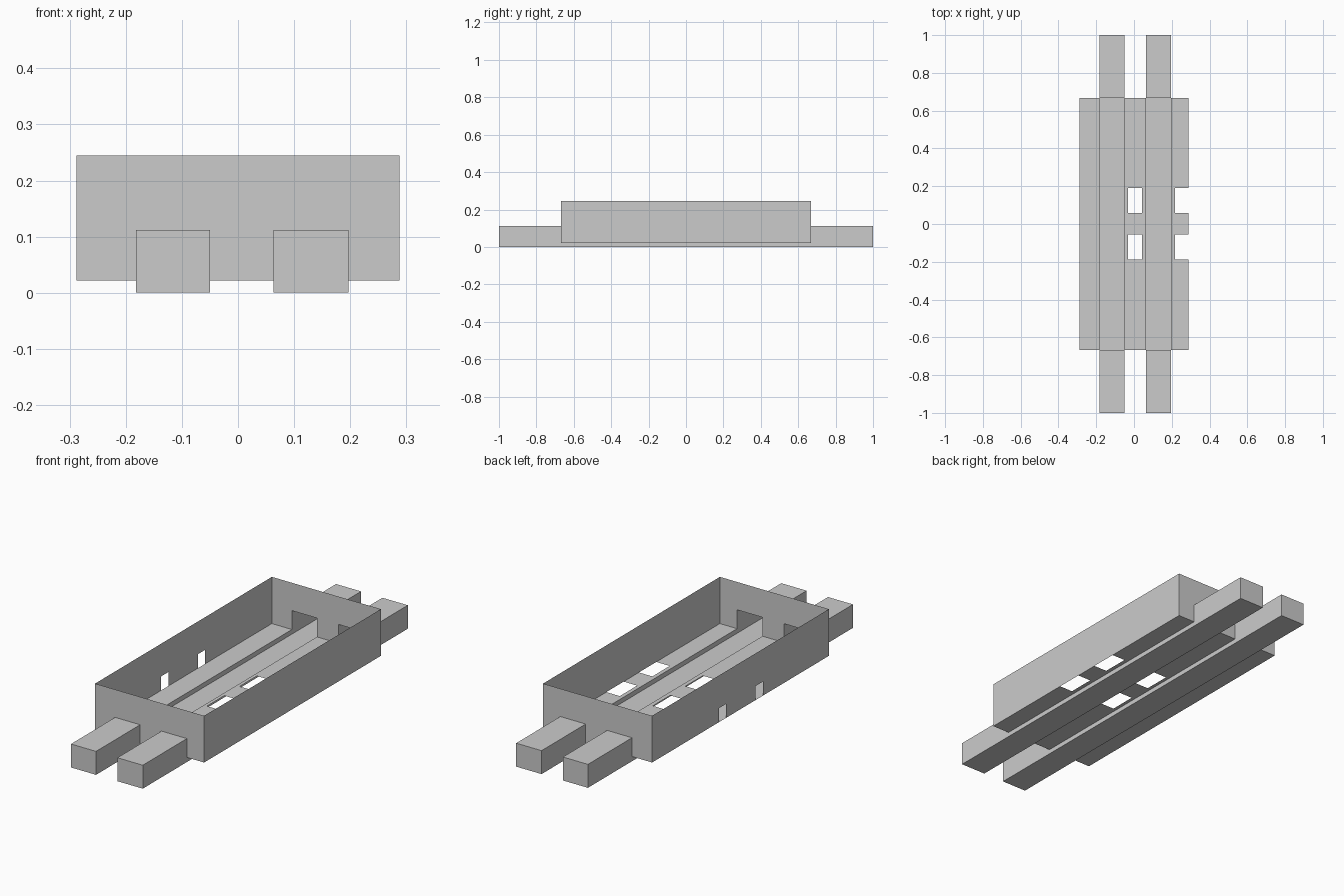
import bpy, bmesh

if "Cube" in bpy.data.objects:
    bpy.data.objects.remove(bpy.data.objects["Cube"])

W, L, END = 0.288, 0.667, 1.0          # tray half width, tray half length, rail half length
FLOOR, RIM, RAIL_TOP = 0.022, 0.245, 0.112
RAILS = {"left_rail": (-0.182, -0.05), "right_rail": (0.063, 0.197)}
SLOTS = [(-0.187, -0.056), (0.059, 0.19)]      # y spans of the floor openings
WINDOWS = [(-0.168, -0.114), (0.11, 0.164)]    # y spans of the side wall openings


def panel(bm, axis, pos, u, v, sign, holes=()):
    """Flat sheet perpendicular to axis, facing sign, with rectangular holes ((u0,u1),(v0,v1))."""
    us = sorted({*u, *(c for h in holes for c in h[0])})
    vs = sorted({*v, *(c for h in holes for c in h[1])})
    faces = []
    for a, b in zip(us, us[1:]):
        for c, d in zip(vs, vs[1:]):
            mu, mv = (a + b) / 2, (c + d) / 2
            if any(h[0][0] < mu < h[0][1] and h[1][0] < mv < h[1][1] for h in holes):
                continue
            corners = []
            for p in ((a, c), (b, c), (b, d), (a, d)):
                co = list(p)
                co.insert(axis, pos)
                corners.append(bm.verts.new(co))
            f = bm.faces.new(corners)
            f.normal_update()
            if f.normal[axis] * sign < 0:
                f.normal_flip()
            faces.append(f)
    # merge coplanar cells so large sheets stay clean
    edges = {e for f in faces for e in f.edges}
    bmesh.ops.remove_doubles(bm, verts=list({v for e in edges for v in e.verts}), dist=1e-5)


def finish(bm, name):
    bmesh.ops.remove_doubles(bm, verts=bm.verts[:], dist=1e-5)
    mesh = bpy.data.meshes.new(name)
    bm.to_mesh(mesh)
    bm.free()
    bpy.context.collection.objects.link(bpy.data.objects.new(name, mesh))


# Open-topped tray: thin walls, floor strips between the rails
bm = bmesh.new()
rail_gaps = [(r, (-L, L)) for r in RAILS.values()]
slots = [(x, y) for x in ((-0.033, 0.042), (0.217, W)) for y in SLOTS]
panel(bm, 2, FLOOR, (-W, W), (-L, L), -1, rail_gaps + slots)
panel(bm, 0, W, (-L, L), (FLOOR, RIM), 1)
panel(bm, 0, -W, (-L, L), (FLOOR, RIM), -1, [(y, (FLOOR, 0.089)) for y in WINDOWS])
for s in (-1, 1):
    panel(bm, 1, s * L, (-W, W), (FLOOR, RIM), s,
          [(r, (FLOOR, RAIL_TOP)) for r in RAILS.values()])
finish(bm, "tray")

# Hollow rails: open into the tray, closed box ends outside it
for name, (x0, x1) in RAILS.items():
    bm = bmesh.new()
    panel(bm, 2, 0, (x0, x1), (-END, END), -1)
    for x, s in ((x0, -1), (x1, 1)):
        panel(bm, 0, x, (-END, END), (0, RAIL_TOP), s, [((-L, L), (FLOOR, RAIL_TOP))])
    panel(bm, 2, RAIL_TOP, (x0, x1), (-END, END), 1, [((x0, x1), (-L, L))])
    for s in (-1, 1):
        panel(bm, 1, s * END, (x0, x1), (0, RAIL_TOP), s)
    finish(bm, name)
